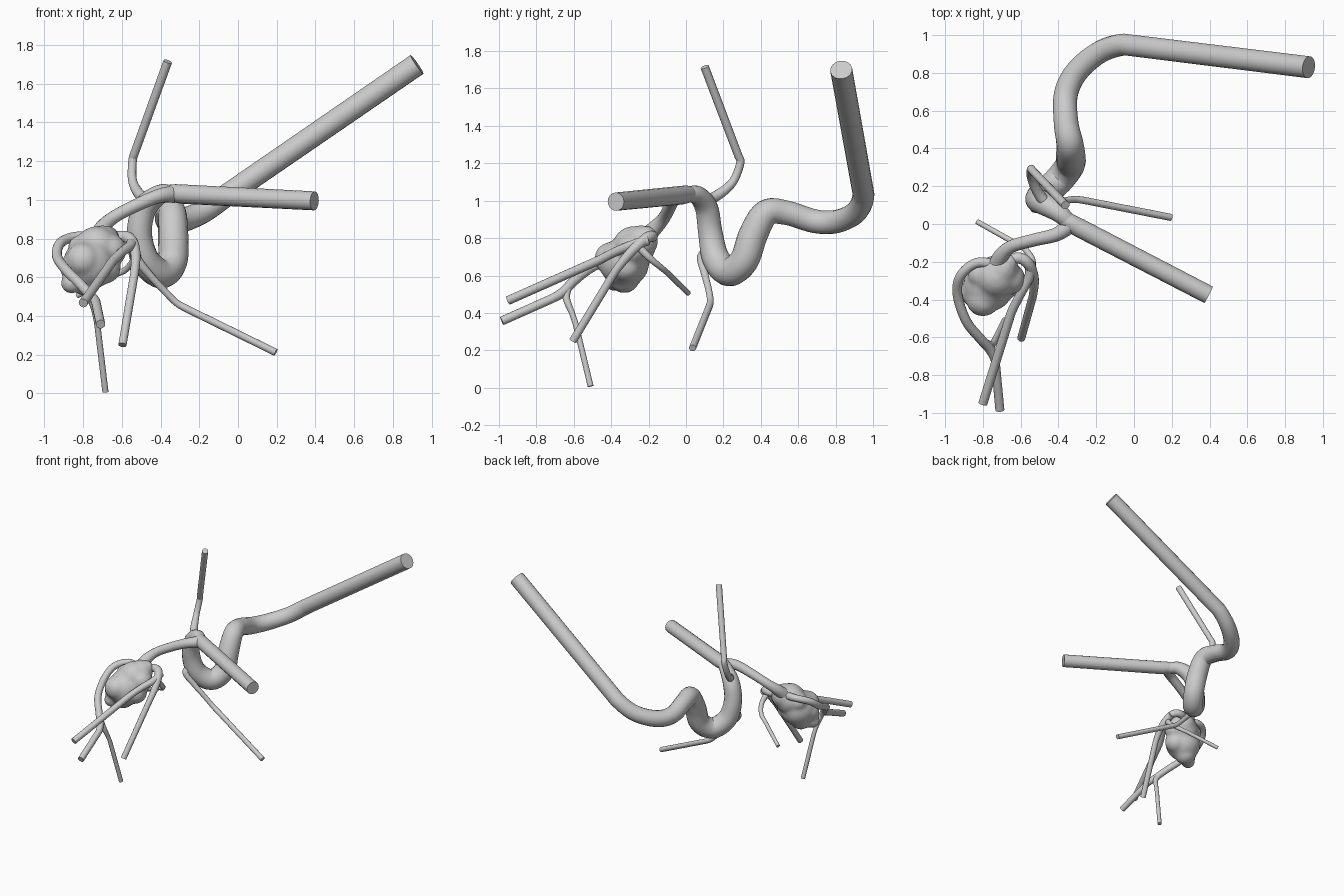
import bpy
import math
from mathutils import Vector


def spline(points, steps=6):
    """Smooth the bends; keep the last segment straight. Points are (x, y, z, radius)."""
    p = [Vector(q) for q in points]
    end, body = p[-1], p[:-1]
    step = (body[-1] - body[-2]).length
    ctrl = [body[0] * 2 - body[1]] + body + [body[-1] + (end - body[-1]).normalized() * step]
    out = []
    for i in range(1, len(ctrl) - 2):
        a, b, c, d = ctrl[i - 1:i + 3]
        for k in range(steps):
            t = k / steps
            out.append(0.5 * (2 * b + (c - a) * t + (2 * a - 5 * b + 4 * c - d) * t * t
                              + (3 * b - a - 3 * c + d) * t ** 3))
    return out + [body[-1], end]


def finish(ob, name):
    bpy.ops.object.select_all(action='DESELECT')
    bpy.context.view_layer.objects.active = ob
    ob.select_set(True)
    bpy.ops.object.convert(target='MESH')
    ob = bpy.context.object
    ob.name = name
    bpy.ops.object.shade_smooth_by_angle(angle=math.radians(50))
    return ob


def vessel(name, points):
    cu = bpy.data.curves.new(name, 'CURVE')
    cu.dimensions = '3D'
    cu.bevel_depth = 1.0
    cu.bevel_resolution = 6
    cu.use_fill_caps = True
    path = spline(points)
    sp = cu.splines.new('POLY')
    sp.points.add(len(path) - 1)
    for pt, q in zip(sp.points, path):
        pt.co = (q[0], q[1], q[2], 1)
        pt.radius = q[3]
    ob = bpy.data.objects.new(name, cu)
    bpy.context.collection.objects.link(ob)
    return finish(ob, name)


# Main winding artery, from the high cut end to the fork
vessel("main_artery", [
    (-.33, 0, 1.03, .04), (-.40, .06, 1.03, .05), (-.48, .11, .96, .062),
    (-.51, .13, .83, .066), (-.48, .16, .69, .074), (-.40, .23, .62, .078),
    (-.34, .31, .68, .078), (-.335, .36, .82, .078), (-.34, .43, .935, .072),
    (-.36, .54, .935, .066), (-.36, .69, .89, .064), (-.30, .81, .89, .062),
    (-.18, .91, .94, .06), (-.05, .95, 1.03, .058), (.925, .83, 1.70, .059)])

# Fork: thick straight branch and thin feeder to the sac
vessel("front_branch", [(-.42, .06, 1.03, .035), (-.34, .01, 1.035, .045),
                        (-.29, -.02, 1.03, .05), (.395, -.375, .995, .049)])
vessel("sac_feeder", [
    (-.33, 0, 1.03, .045), (-.41, -.055, 1.02, .037), (-.53, -.085, .97, .034),
    (-.65, -.12, .905, .034), (-.71, -.18, .84, .042), (-.73, -.25, .77, .06)])

# Small side branches of the main artery
vessel("upper_branch", [
    (-.46, .10, 1.0, .03), (-.51, .17, 1.03, .028), (-.545, .25, 1.10, .023),
    (-.545, .29, 1.20, .022), (-.535, .28, 1.24, .022), (-.363, .1, 1.715, .023)])
vessel("lower_branch", [
    (-.49, .14, .74, .03), (-.525, .085, .70, .026), (-.455, .10, .61, .02),
    (-.38, .12, .53, .018), (-.32, .13, .47, .018), (-.27, .126, .44, .019),
    (.195, .035, .212, .019)])

# Vessels leaving the sac on the left, ending in a small fork
vessel("left_loop", [
    (-.72, -.22, .80, .03), (-.83, -.205, .81, .026), (-.915, -.27, .78, .026),
    (-.935, -.37, .71, .026), (-.89, -.51, .64, .026), (-.82, -.60, .57, .026),
    (-.765, -.66, .51, .026), (-.735, -.72, .475, .024), (-.71, -.985, .357, .024)])
vessel("left_twig", [
    (-.79, -.63, .54, .022), (-.755, -.64, .48, .02), (-.735, -.61, .40, .016),
    (-.725, -.59, .34, .016), (-.685, -.51, .008, .016)])

# Vessels leaving the sac on the right
vessel("right_loop", [
    (-.69, -.23, .80, .035), (-.62, -.18, .81, .03), (-.56, -.21, .80, .03),
    (-.53, -.29, .73, .026), (-.535, -.38, .62, .022), (-.597, -.605, .25, .021)])
vessel("right_front_twig", [
    (-.55, -.20, .79, .028), (-.555, -.28, .765, .026), (-.60, -.37, .73, .024),
    (-.65, -.47, .68, .024), (-.80, -.95, .467, .024)])
vessel("right_back_twig", [
    (-.545, -.25, .75, .022), (-.54, -.19, .69, .018), (-.58, -.13, .64, .016),
    (-.63, -.10, .615, .015), (-.83, .012, .505, .014)])

# Lumpy sac: overlapping spheres fused and softened
lobes = [
    (-.73, -.28, .75, .115), (-.70, -.24, .78, .09), (-.66, -.29, .74, .085),
    (-.77, -.33, .67, .135), (-.80, -.40, .69, .09), (-.86, -.38, .57, .055),
    (-.79, -.33, .59, .085), (-.69, -.32, .65, .085), (-.81, -.27, .75, .07),
    (-.84, -.36, .65, .08), (-.67, -.21, .81, .055)]
parts = []
for x, y, z, r in lobes:
    bpy.ops.mesh.primitive_ico_sphere_add(subdivisions=3, radius=r, location=(x, y, z))
    parts.append(bpy.context.object)
bpy.ops.object.select_all(action='DESELECT')
for ob in parts:
    ob.select_set(True)
bpy.context.view_layer.objects.active = parts[0]
bpy.ops.object.join()
sac = bpy.context.object
fuse = sac.modifiers.new("fuse", 'REMESH')
fuse.mode = 'VOXEL'
fuse.voxel_size = .014
soft = sac.modifiers.new("soften", 'SMOOTH')
soft.factor = .5
soft.iterations = 5
finish(sac, "sac")
